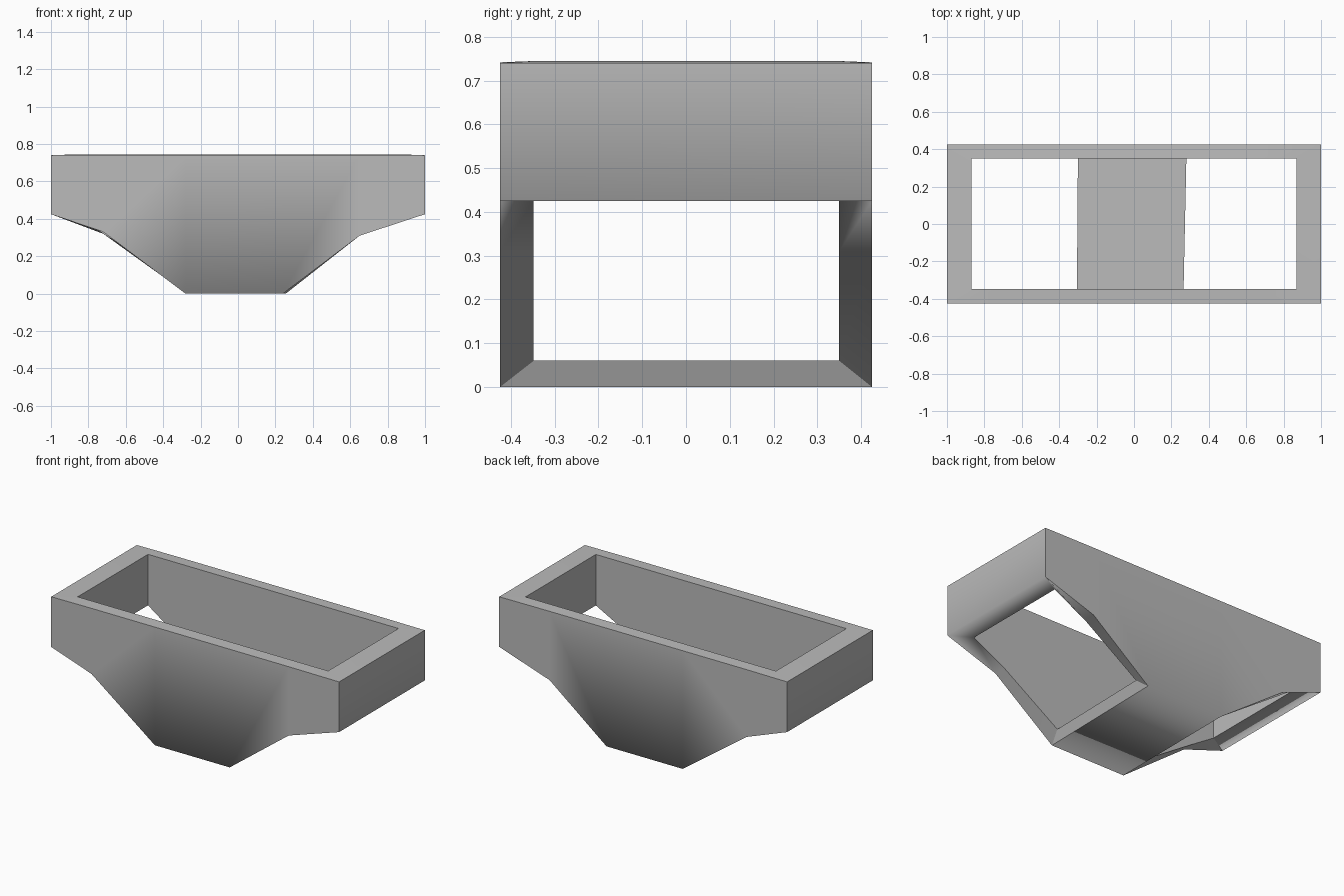
import bpy
import bmesh
import math

old = bpy.data.objects.get("Cube")
if old:
    bpy.data.objects.remove(old, do_unlink=True)

grey = bpy.data.materials.new("plain grey")
grey.use_nodes = True
colour = (0.5, 0.5, 0.5, 1)
grey.diffuse_color = colour
grey.node_tree.nodes["Principled BSDF"].inputs["Base Color"].default_value = colour

# Leg line of each panel, left to right: (x, z)
front_leg = [(-1, .425), (-.72, .33), (-.28, 0), (.24, 0), (.65, .31), (1, .425)]
back_leg = [(-1, .425), (-.72, .32), (-.275, 0), (.255, 0), (.65, .31), (1, .425)]
SIDE_INSET, FLOOR, LAST = .13, .06, 5

bm = bmesh.new()


def strip(leg, y, inner):
    """Lower and upper rows of vertices for one panel."""
    low, high = [], []
    for i, (x, z) in enumerate(leg):
        top = .74
        if inner:
            top = .745
            if i in (0, LAST):
                x -= math.copysign(SIDE_INSET, x)
            elif z == 0:
                x += math.copysign(.025, x)
                z = FLOOR
        elif 0 < i < LAST:
            top = .742
        low.append(bm.verts.new((x, y, z)))
        high.append(bm.verts.new((x, y, top)))
    return low, high


def panel(rows):
    low, high = rows
    for i in range(LAST):
        bm.faces.new((low[i], low[i + 1], high[i + 1], high[i]))


# Outer and inner skins: front and back panels, side bands and floor
skins = []
for inner, y_front, y_back in ((False, -.425, .425), (True, -.348, .35)):
    f, b = strip(front_leg, y_front, inner), strip(back_leg, y_back, inner)
    panel(f)
    panel(b)
    for i in (0, LAST):
        bm.faces.new((f[0][i], b[0][i], b[1][i], f[1][i]))
    bm.faces.new((f[0][2], f[0][3], b[0][3], b[0][2]))
    skins.append((f, b))

# Waist rim and leg-opening rims join the two skins
outer, inner = skins
waist = [s[0][1] + s[1][1][::-1] for s in skins]
left_leg = [s[0][0][3:] + s[1][0][3:][::-1] for s in skins]
right_leg = [s[0][0][:3] + s[1][0][:3][::-1] for s in skins]
for a, b in (waist, left_leg, right_leg):
    for i in range(len(a)):
        j = (i + 1) % len(a)
        bm.faces.new((a[i], a[j], b[j], b[i]))

bmesh.ops.recalc_face_normals(bm, faces=bm.faces)

# Soft shading under the floor and side bands, crisp edges elsewhere
bm.normal_update()
soft = [(outer[k][0][2], outer[k][0][3]) for k in (0, 1)]
soft += [(outer[0][0][i], outer[1][0][i]) for i in (0, LAST)]
soft = [set(pair) for pair in soft]
for face in bm.faces:
    face.smooth = True
for edge in bm.edges:
    if edge.calc_face_angle(0) > math.radians(30) and set(edge.verts) not in soft:
        edge.smooth = False

mesh = bpy.data.meshes.new("brief_shell")
bm.to_mesh(mesh)
bm.free()
mesh.materials.append(grey)
shell = bpy.data.objects.new("brief_shell", mesh)
bpy.context.collection.objects.link(shell)
weighted = shell.modifiers.new("area weighted shading", "WEIGHTED_NORMAL")
weighted.mode = "FACE_AREA"
weighted.keep_sharp = True
